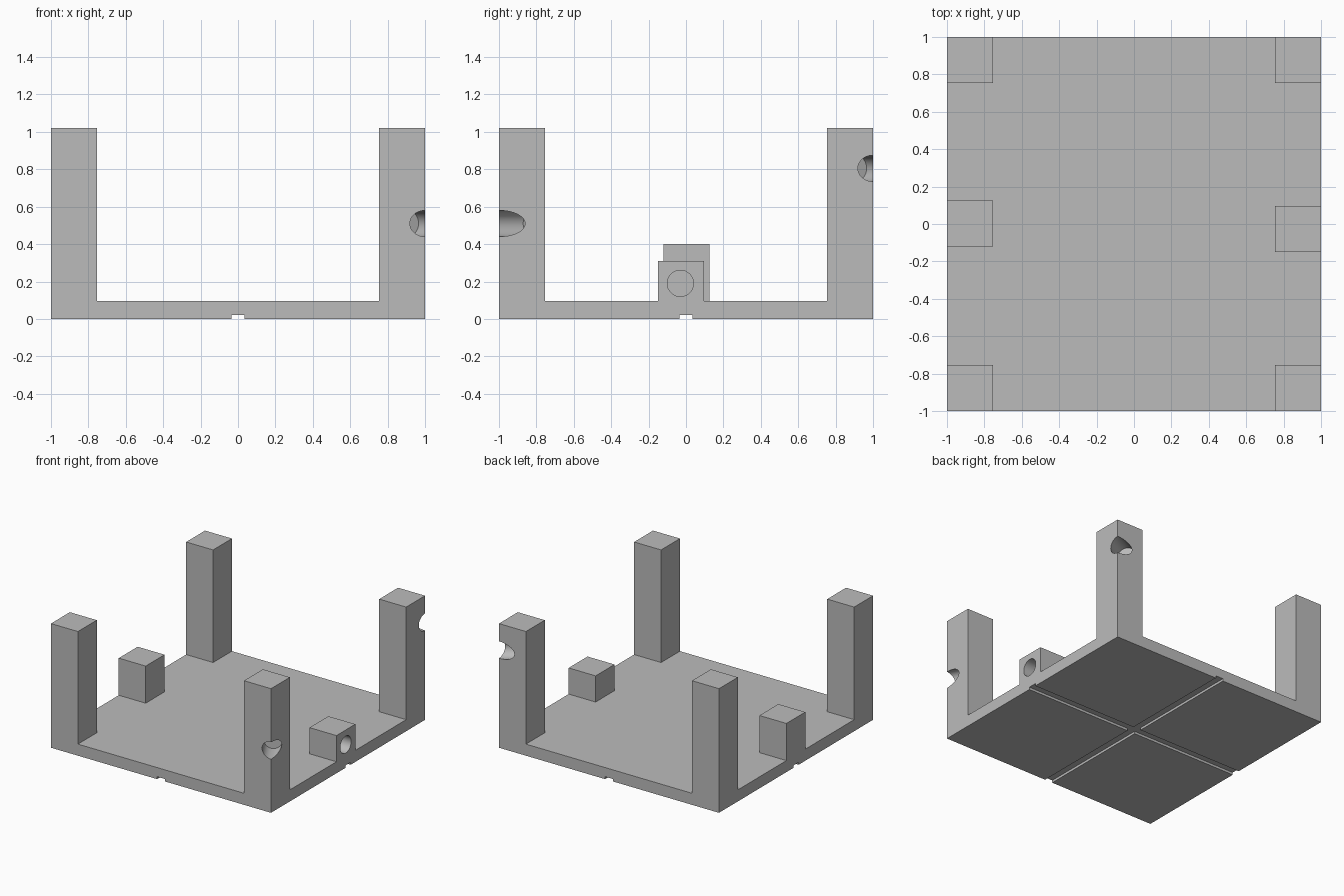
import bpy
from math import cos, sin, radians
from mathutils import Vector

cube = bpy.data.objects.get("Cube")
if cube:
    bpy.data.objects.remove(cube, do_unlink=True)

POST = 0.245      # side of posts and blocks
BASE = 0.095      # plate thickness
TOP = 1.02        # post height
HOLE_R = 0.07
HOLE_DEPTH = 0.19

grey = bpy.data.materials.new("plain grey")
grey.use_nodes = True
grey.diffuse_color = (0.5, 0.5, 0.5, 1)
grey.node_tree.nodes["Principled BSDF"].inputs["Base Color"].default_value = (0.5, 0.5, 0.5, 1)


def box(name, low, high):
    low, high = Vector(low), Vector(high)
    bpy.ops.mesh.primitive_cube_add(size=1, location=(low + high) / 2)
    ob = bpy.context.object
    ob.name = name
    ob.scale = high - low
    bpy.ops.object.transform_apply(location=False, rotation=False, scale=True)
    ob.data.materials.append(grey)
    return ob


def cut(ob, cutter):
    mod = ob.modifiers.new("cut", 'BOOLEAN')
    mod.operation = 'DIFFERENCE'
    mod.solver = 'EXACT'
    mod.object = cutter
    bpy.context.view_layer.objects.active = ob
    bpy.ops.object.modifier_apply(modifier=mod.name)
    bpy.data.objects.remove(cutter, do_unlink=True)


def drill(ob, mouth, angle):
    """Blind round hole running level from mouth, heading at angle from +x."""
    way = Vector((cos(radians(angle)), sin(radians(angle)), 0))
    length = 2 * HOLE_DEPTH
    bpy.ops.mesh.primitive_cylinder_add(vertices=64, radius=HOLE_R, depth=length,
                                        location=Vector(mouth))
    cutter = bpy.context.object
    cutter.rotation_euler = way.to_track_quat('Z', 'Y').to_euler()
    cutter.data.materials.append(grey)
    bpy.context.view_layer.update()
    cut(ob, cutter)
    bpy.ops.object.select_all(action='DESELECT')
    ob.select_set(True)
    bpy.context.view_layer.objects.active = ob
    bpy.ops.object.shade_smooth_by_angle(angle=radians(30))


# Base plate with a cross of shallow grooves underneath
plate = box("base_plate", (-1, -1, 0), (1, 1, BASE))
cut(plate, box("groove_x", (-1.1, -0.035, -0.1), (1.1, 0.035, 0.02)))
cut(plate, box("groove_y", (-0.035, -1.1, -0.1), (0.035, 1.1, 0.02)))

# Corner posts
posts = {}
for side, sx in (("left", 1), ("right", -1)):
    for end, sy in (("front", -1), ("back", 1)):
        xs = sorted((sx, sx * (1 - POST)))
        ys = sorted((sy, sy * (1 - POST)))
        posts[end, side] = box(f"{end}_{side}_post", (xs[0], ys[0], BASE), (xs[1], ys[1], TOP))

# Slanted holes through the outer edges of two posts
drill(posts["front", "left"], (1, -1, 0.51), 120)
drill(posts["back", "left"], (1, 1, 0.805), 210)

# Side blocks, the lower one drilled from outside
box("right_block", (-1, -0.12, BASE), (POST - 1, 0.125, 0.4))
block = box("left_block", (1 - POST, -0.15, BASE), (1, 0.095, 0.31))
drill(block, (1, -0.03, 0.19), 180)
